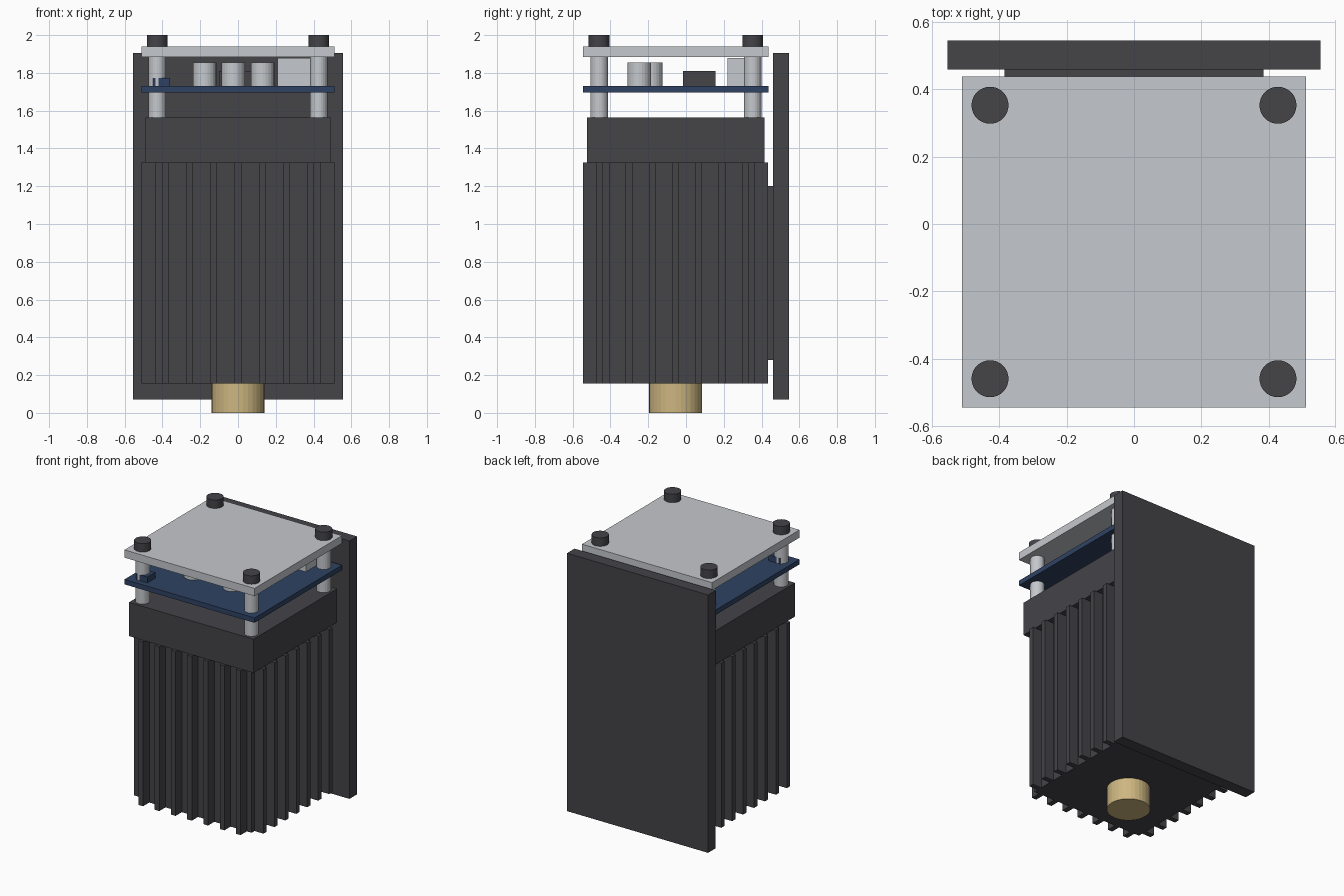
import bpy
import bmesh
import math
from mathutils import Matrix, Vector

if "Cube" in bpy.data.objects:
    bpy.data.objects.remove(bpy.data.objects["Cube"])


def material(name, rgb):
    m = bpy.data.materials.new(name)
    m.diffuse_color = (*rgb, 1.0)
    m.use_nodes = True
    m.node_tree.nodes["Principled BSDF"].inputs["Base Color"].default_value = m.diffuse_color
    return m


BLACK = material("anodised black", (0.058, 0.056, 0.064))
SILVER = material("silver", (0.56, 0.58, 0.61))
BLUE = material("board blue", (0.028, 0.055, 0.125))
BRASS = material("brass", (0.61, 0.47, 0.22))

CY = -0.055  # centre of the body in y


def add_box(bm, x0, x1, y0, y1, z0, z1):
    size = Vector((x1 - x0, y1 - y0, z1 - z0))
    mid = Vector((x0 + x1, y0 + y1, z0 + z1)) / 2
    bmesh.ops.create_cube(bm, size=1.0,
                          matrix=Matrix.Translation(mid) @ Matrix.Diagonal((*size, 1)))


def finish(bm, name, mat):
    mesh = bpy.data.meshes.new(name)
    bm.to_mesh(mesh)
    bm.free()
    mesh.materials.append(mat)
    ob = bpy.data.objects.new(name, mesh)
    bpy.context.collection.objects.link(ob)
    return ob


def box(name, mat, *bounds):
    bm = bmesh.new()
    add_box(bm, *bounds)
    return finish(bm, name, mat)


def cylinder(name, mat, x, y, r, z0, z1, sides=24):
    bm = bmesh.new()
    bmesh.ops.create_cone(bm, cap_ends=True, segments=sides, radius1=r, radius2=r,
                          depth=z1 - z0, matrix=Matrix.Translation((x, y, (z0 + z1) / 2)))
    return finish(bm, name, mat)


# Finned heat sink: plus-free core outline with fins traced as one extruded profile
def comb(half_len, core, tip, pitch, half_fin):
    """Points along one side, from one core corner towards the other."""
    pts = [(-half_len, core)]
    for i in range(-3, 4):
        c = i * pitch
        pts += [(c - half_fin, core), (c - half_fin, tip),
                (c + half_fin, tip), (c + half_fin, core)]
    return pts


HX, HY, CX, CYH = 0.51, 0.49, 0.44, 0.42
outline = []
front = comb(CX, CYH, HY, 0.128, 0.018)
side = comb(CYH, CX, HX, 0.123, 0.018)
outline += [(a, -d) for a, d in front]
outline += [(d, a) for a, d in side]
outline += [(-a, d) for a, d in front]
outline += [(-d, -a) for a, d in side]

bm = bmesh.new()
face = bm.faces.new([bm.verts.new((x, y + CY, 0.155)) for x, y in outline])
ext = bmesh.ops.extrude_face_region(bm, geom=[face])
bmesh.ops.translate(bm, vec=(0, 0, 1.17),
                    verts=[v for v in ext["geom"] if isinstance(v, bmesh.types.BMVert)])
bmesh.ops.recalc_face_normals(bm, faces=bm.faces)
finish(bm, "finned_heat_sink", BLACK)

# Head block, mounting plate and its spacer
box("head_block", BLACK, -0.49, 0.49, -0.525, 0.415, 1.325, 1.565)
box("mounting_plate", BLACK, -0.555, 0.555, 0.46, 0.545, 0.07, 1.905)
box("mounting_spacer", BLACK, -0.385, 0.385, 0.36, 0.46, 0.28, 1.20)

# Lens nozzle
cylinder("nozzle", BRASS, 0, CY, 0.14, 0.0, 0.155, 32)

# Circuit board and cover plate
box("circuit_board", BLUE, -0.512, 0.512, -0.545, 0.438, 1.695, 1.73)
box("cover_plate", SILVER, -0.512, 0.512, -0.545, 0.438, 1.885, 1.94)

# Corner posts and screws
for x in (-0.428, 0.428):
    for y in (-0.46, 0.353):
        cylinder("lower_post", SILVER, x, y, 0.046, 1.565, 1.695)
        cylinder("upper_post", SILVER, x, y, 0.046, 1.73, 1.885)
        cylinder("screw_head", BLACK, x, y, 0.055, 1.94, 2.0, 32)

# Board components
for x, y in ((-0.177, -0.248), (-0.025, -0.187), (0.13, -0.248)):
    cylinder("capacitor", SILVER, x, y, 0.062, 1.73, 1.855)
box("power_socket", SILVER, 0.21, 0.38, 0.22, 0.39, 1.73, 1.88)
box("chip", BLACK, -0.10, 0.10, -0.015, 0.157, 1.73, 1.81)
box("terminal", BLUE, -0.45, -0.36, -0.505, -0.415, 1.73, 1.772)
